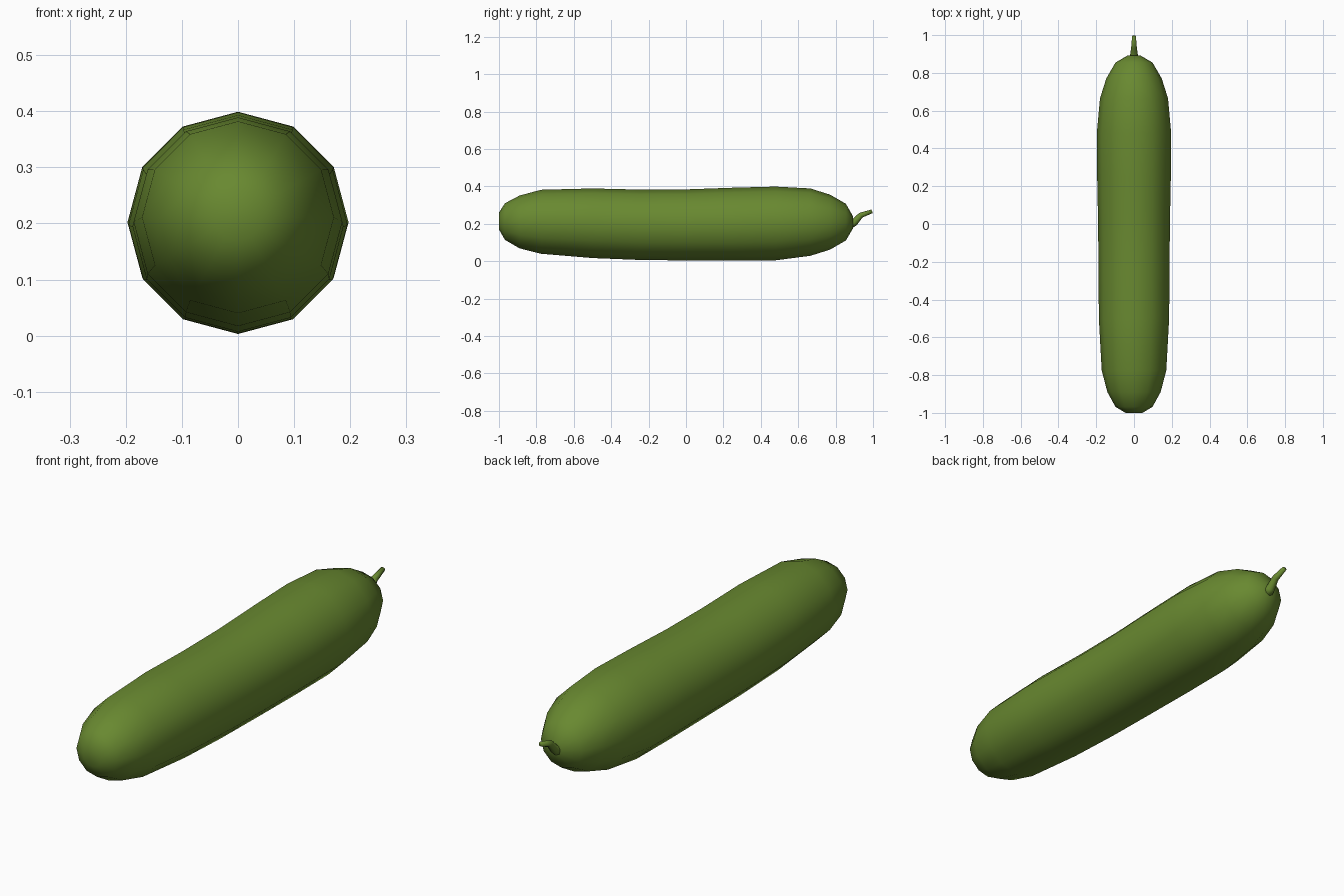
import bpy, bmesh, math
from mathutils import Vector

if "Cube" in bpy.data.objects:
    bpy.data.objects.remove(bpy.data.objects["Cube"])

green = bpy.data.materials.new("cucumber green")
green.diffuse_color = (0.14, 0.25, 0.03, 1)
green.use_nodes = True
green.node_tree.nodes["Principled BSDF"].inputs["Base Color"].default_value = green.diffuse_color


def loft(name, rings, sides):
    """Skin round sections (y, z, radius, tilt in the yz plane) along the length."""
    bm = bmesh.new()
    loops = []
    for y, z, r, tilt in rings:
        loop = []
        for i in range(sides):
            a = 2 * math.pi * i / sides
            u = r * math.sin(a)
            loop.append(bm.verts.new(Vector((r * math.cos(a),
                                             y - u * math.sin(tilt),
                                             z + u * math.cos(tilt)))))
        loops.append(loop)
    for a, b in zip(loops, loops[1:]):
        for i in range(sides):
            j = (i + 1) % sides
            bm.faces.new((a[i], a[j], b[j], b[i]))
    bm.faces.new(loops[0])
    bm.faces.new(loops[-1])
    bmesh.ops.recalc_face_normals(bm, faces=bm.faces)
    for f in bm.faces:
        f.smooth = True
    me = bpy.data.meshes.new(name)
    bm.to_mesh(me)
    bm.free()
    me.materials.append(green)
    ob = bpy.data.objects.new(name, me)
    bpy.context.collection.objects.link(ob)
    return ob


# Body: 12-sided, slightly sagging fruit with rounded ends
loft("cucumber_body", [
    (-1.00, 0.215, 0.045, 0), (-0.968, 0.212, 0.098, 0), (-0.89, 0.21, 0.141, 0),
    (-0.775, 0.211, 0.171, 0), (-0.50, 0.203, 0.186, 0), (-0.25, 0.195, 0.188, 0),
    (0.00, 0.194, 0.190, 0), (0.25, 0.198, 0.195, 0), (0.48, 0.202, 0.197, 0),
    (0.665, 0.209, 0.180, 0), (0.77, 0.209, 0.147, 0), (0.855, 0.209, 0.098, 0),
    (0.893, 0.208, 0.032, 0)], 12)

# Stem: short tapered stalk bending back at the tip
loft("stem", [
    (0.875, 0.198, 0.026, 0.5), (0.90, 0.208, 0.020, 0.75),
    (0.935, 0.246, 0.015, 0.6), (0.995, 0.267, 0.010, 0.35)], 8)
